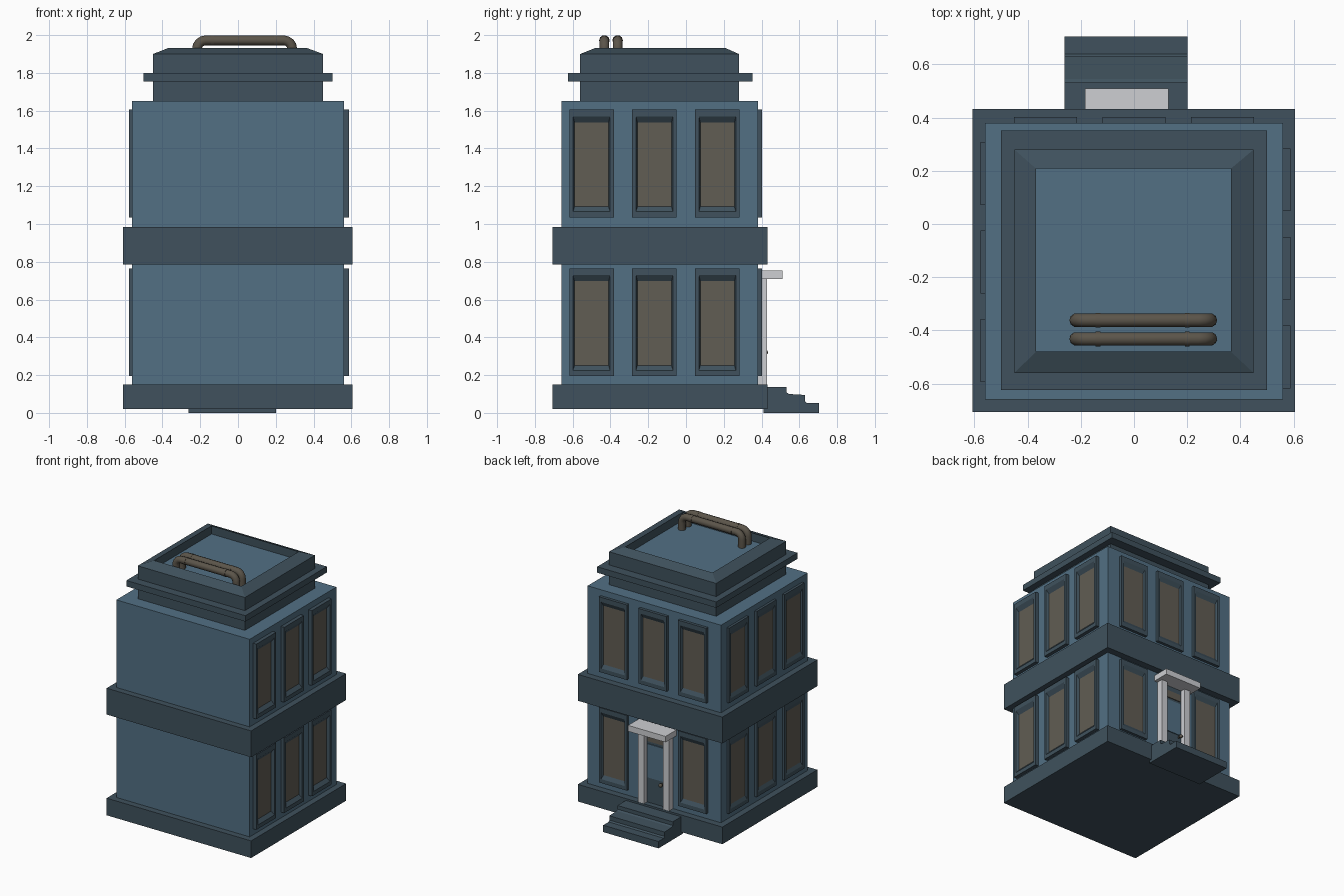
import bpy, bmesh, math
from mathutils import Matrix, Vector

if "Cube" in bpy.data.objects:
    bpy.data.objects.remove(bpy.data.objects["Cube"])


def mat(name, rgb):
    m = bpy.data.materials.new(name)
    m.diffuse_color = (*rgb, 1)
    m.use_nodes = True
    m.node_tree.nodes["Principled BSDF"].inputs["Base Color"].default_value = m.diffuse_color
    return m


BLUE = mat("wall blue", (0.084, 0.162, 0.231))
SLATE = mat("trim slate", (0.050, 0.083, 0.109))
GLASS = mat("window glass", (0.120, 0.109, 0.087))
WHITE = mat("door surround white", (0.61, 0.62, 0.645))
PIPE = mat("pipe brown", (0.105, 0.090, 0.068))


def finish(bm, name, mats, matrix=None):
    bmesh.ops.recalc_face_normals(bm, faces=bm.faces)
    me = bpy.data.meshes.new(name)
    bm.to_mesh(me)
    bm.free()
    for m in mats:
        me.materials.append(m)
    ob = bpy.data.objects.new(name, me)
    bpy.context.collection.objects.link(ob)
    if matrix:
        ob.matrix_world = matrix
    return ob


def loft(name, rings, mats, cap=0, matrix=None):
    """Skin rectangles (x0, x1, y0, y1, z); the last cap takes material index cap."""
    bm = bmesh.new()
    loops = [[bm.verts.new(p) for p in ((a, c, z), (b, c, z), (b, d, z), (a, d, z))]
             for a, b, c, d, z in rings]
    bm.faces.new(loops[0][::-1])
    for lo, hi in zip(loops, loops[1:]):
        for i in range(4):
            j = (i + 1) % 4
            bm.faces.new((lo[i], lo[j], hi[j], hi[i]))
    bm.faces.new(loops[-1]).material_index = cap
    return finish(bm, name, mats, matrix)


def box(name, x0, x1, y0, y1, z0, z1, m):
    return loft(name, [(x0, x1, y0, y1, z0), (x0, x1, y0, y1, z1)], [m])


# Main masses
box("lower_wall", -0.56, 0.56, -0.66, 0.38, 0.14, 0.79, BLUE)
box("upper_wall", -0.56, 0.56, -0.66, 0.38, 0.97, 1.65, BLUE)
box("base_plinth", -0.608, 0.606, -0.708, 0.432, 0.02, 0.15, SLATE)
box("middle_band", -0.608, 0.606, -0.708, 0.432, 0.785, 0.985, SLATE)

# Roof: neck, ledge and hollow parapet with a sunken floor
neck = (-0.45, 0.45, -0.56, 0.28)
ledge = (-0.5, 0.5, -0.625, 0.352)
rim = (-0.368, 0.364, -0.48, 0.208)
loft("roof_parapet", [(*neck, 1.645), (*neck, 1.755), (*ledge, 1.755), (*ledge, 1.8),
                      (*neck, 1.8), (*neck, 1.9), (*rim, 1.932), (*rim, 1.87)],
     [SLATE, BLUE], cap=1)


# Windows: frame with sloped reveal and glass
def window(name, matrix, depth):
    o = (-0.118, 0.118, -0.285, 0.285)
    f = (-0.098, 0.098, -0.255, 0.25)
    g = (-0.09, 0.09, -0.228, 0.218)
    loft(name, [(*o, -0.01), (*o, depth), (*f, depth), (*g, 0.006)],
         [SLATE, GLASS], cap=1, matrix=matrix)


def facing(u, w, pos):
    v = Vector((0, 0, 1))
    r = Matrix((u, v, w)).transposed().to_4x4()
    return Matrix.Translation(pos) @ r


for floor, z in (("lower", 0.48), ("upper", 1.32)):
    for i in (-1, 0, 1):
        k = i + 2
        window(f"{floor}_right_window_{k}",
               facing(Vector((0, 1, 0)), Vector((1, 0, 0)), (0.56, -0.167 + i * 0.333, z)), 0.028)
        window(f"{floor}_left_window_{k}",
               facing(Vector((0, -1, 0)), Vector((-1, 0, 0)), (-0.56, -0.143 + i * 0.333, z)), 0.018)
        if floor == "upper" or i:
            window(f"{floor}_back_window_{k}",
                   facing(Vector((-1, 0, 0)), Vector((0, 1, 0)), (i * 0.333, 0.38, z)), 0.022)

# Door with surround, transom and knob
box("door_frame", -0.115, 0.065, 0.36, 0.392, 0.14, 0.72, SLATE)
box("door_panel", -0.095, 0.045, 0.39, 0.398, 0.34, 0.595, BLUE)
box("door_transom", -0.095, 0.045, 0.39, 0.398, 0.615, 0.67, GLASS)
box("door_post_left", -0.157, -0.106, 0.37, 0.43, 0.14, 0.712, WHITE)
box("door_post_right", 0.052, 0.103, 0.37, 0.43, 0.14, 0.712, WHITE)
box("door_lintel", -0.185, 0.13, 0.37, 0.51, 0.71, 0.755, WHITE)
bm = bmesh.new()
bmesh.ops.create_uvsphere(bm, u_segments=12, v_segments=8, radius=0.014,
                          matrix=Matrix.Translation((-0.08, 0.42, 0.32)))
for fc in bm.faces:
    fc.smooth = True
finish(bm, "door_knob", [PIPE])
box("door_knob_stem", -0.085, -0.075, 0.385, 0.415, 0.315, 0.325, PIPE)

# Entrance steps: side profile extruded along x
profile = [(0.41, 0), (0.705, 0), (0.705, 0.052), (0.64, 0.052), (0.63, 0.062), (0.63, 0.095),
           (0.545, 0.1), (0.533, 0.108), (0.533, 0.136), (0.41, 0.136)]
bm = bmesh.new()
face = bm.faces.new([bm.verts.new((-0.262, y, z)) for y, z in profile])
out = bmesh.ops.extrude_face_region(bm, geom=[face])
bmesh.ops.translate(bm, vec=(0.464, 0, 0),
                    verts=[v for v in out["geom"] if isinstance(v, bmesh.types.BMVert)])
finish(bm, "entrance_steps", [SLATE])


# Roof pipes: bent tubes with collars
def tube(name, points, radius):
    cu = bpy.data.curves.new(name, "CURVE")
    cu.dimensions = "3D"
    cu.bevel_depth = radius
    cu.bevel_resolution = 3
    cu.use_fill_caps = True
    sp = cu.splines.new("POLY")
    sp.points.add(len(points) - 1)
    for p, co in zip(sp.points, points):
        p.co = (*co, 1)
    sp.use_smooth = True
    cu.materials.append(PIPE)
    ob = bpy.data.objects.new(name, cu)
    bpy.context.collection.objects.link(ob)


X0, X1, R, ZC = -0.217, 0.287, 0.045, 1.972
for n, y in (("front", -0.432), ("rear", -0.362)):
    arc = [(R * (1 - math.cos(t)), R * (math.sin(t) - 1))
           for t in (math.pi / 2 * i / 4 for i in range(5))]
    pts = [(X0, y, 1.86)] + [(X0 + a, y, ZC + b) for a, b in arc]
    pts += [(X1 - a, y, ZC + b) for a, b in reversed(arc)] + [(X1, y, 1.86)]
    tube(f"{n}_roof_pipe", pts, 0.026)
    for k, x in (("left", -0.135), ("right", 0.2)):
        tube(f"{n}_pipe_collar_{k}", [(x - 0.009, y, ZC), (x + 0.009, y, ZC)], 0.028)
